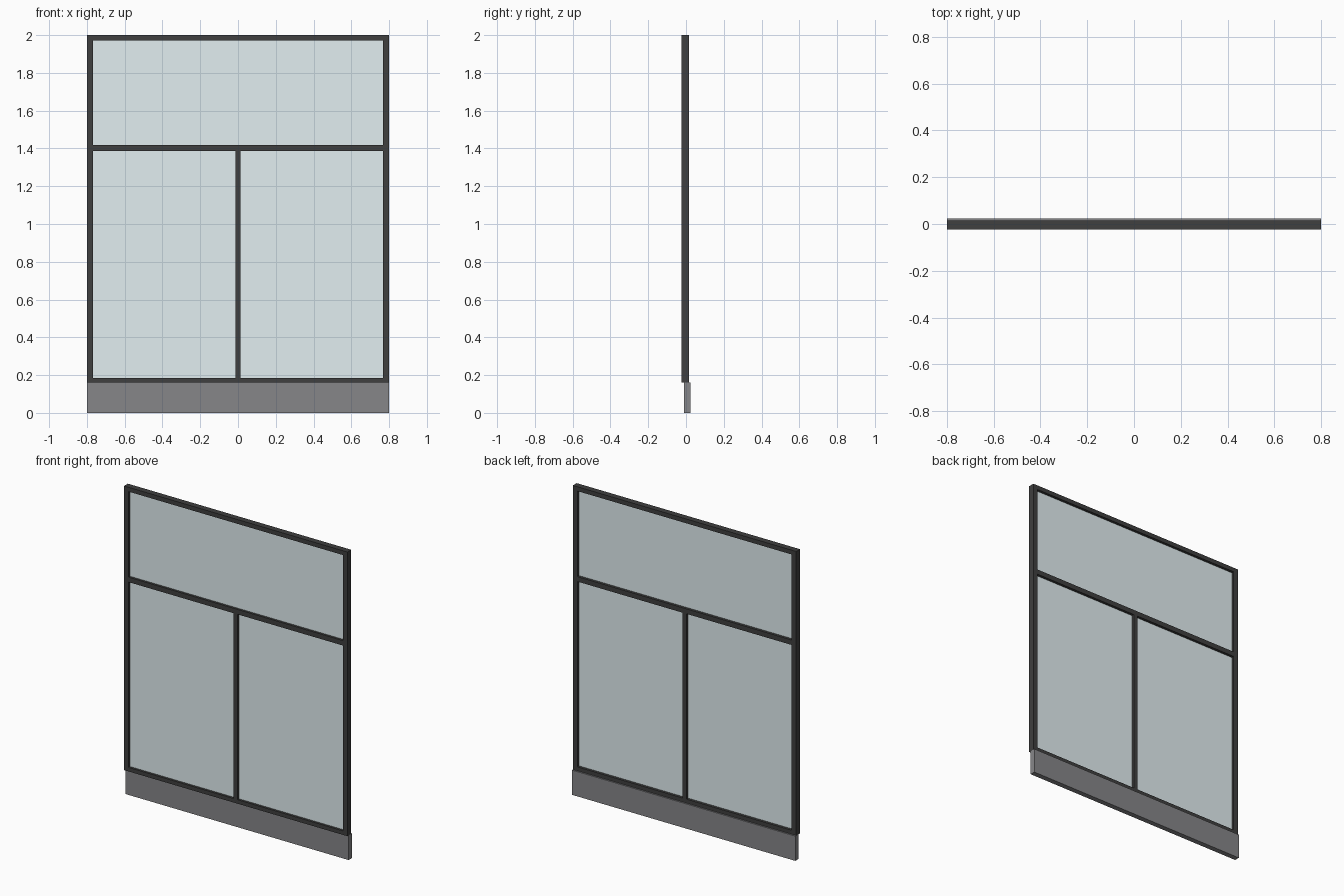
import bpy, bmesh

if "Cube" in bpy.data.objects:
    bpy.data.objects.remove(bpy.data.objects["Cube"])


def material(name, color):
    m = bpy.data.materials.new(name)
    m.diffuse_color = color
    m.use_nodes = True
    m.node_tree.nodes["Principled BSDF"].inputs["Base Color"].default_value = m.diffuse_color
    return m


dark = material("dark_metal", (0.05, 0.05, 0.05, 1))
grey = material("grey_panel", (0.24, 0.24, 0.25, 0.8))
glass = material("glass", (0.76, 0.86, 0.88, 0.5))


def box(name, x, y, z, mat):
    """Box from (min, max) ranges on each axis."""
    bm = bmesh.new()
    bmesh.ops.create_cube(bm, size=1)
    for v in bm.verts:
        v.co = [r[0] if c < 0 else r[1] for c, r in zip(v.co, (x, y, z))]
    me = bpy.data.meshes.new(name)
    bm.to_mesh(me)
    bm.free()
    ob = bpy.data.objects.new(name, me)
    me.materials.append(mat)
    bpy.context.collection.objects.link(ob)
    return ob


W, T = 0.8, 0.032            # half width, post width
TOP = 0.028                  # top rail height
FY = (-0.024, 0.015)         # frame depth
GY = (-0.009, -0.002)        # glass depth
Z0, Z1 = 0.16, 2.0           # frame bottom and top
R0, R1 = 1.386, 1.418        # transom
SILL = Z0 + 0.026
M = 0.014                    # half mullion width
inner = W - T

# Outer frame
for side, s in (("left", -1), ("right", 1)):
    box(side + "_post", sorted((s * W, s * inner)), FY, (Z0, Z1), dark)
box("top_rail", (-inner, inner), FY, (Z1 - TOP, Z1), dark)
box("bottom_rail", (-inner, inner), FY, (Z0, SILL), dark)

# Dividing bars
box("transom", (-inner, inner), FY, (R0, R1), dark)
box("mullion", (-M, M), FY, (SILL, R0), dark)

# Glass panes
box("upper_pane", (-inner, inner), GY, (R1, Z1 - TOP), glass)
box("lower_left_pane", (-inner, -M), GY, (SILL, R0), glass)
box("lower_right_pane", (M, inner), GY, (SILL, R0), glass)

# Base panel, set back from the frame
box("base_panel", (-W, W), (-0.01, 0.024), (0, Z0), grey)
